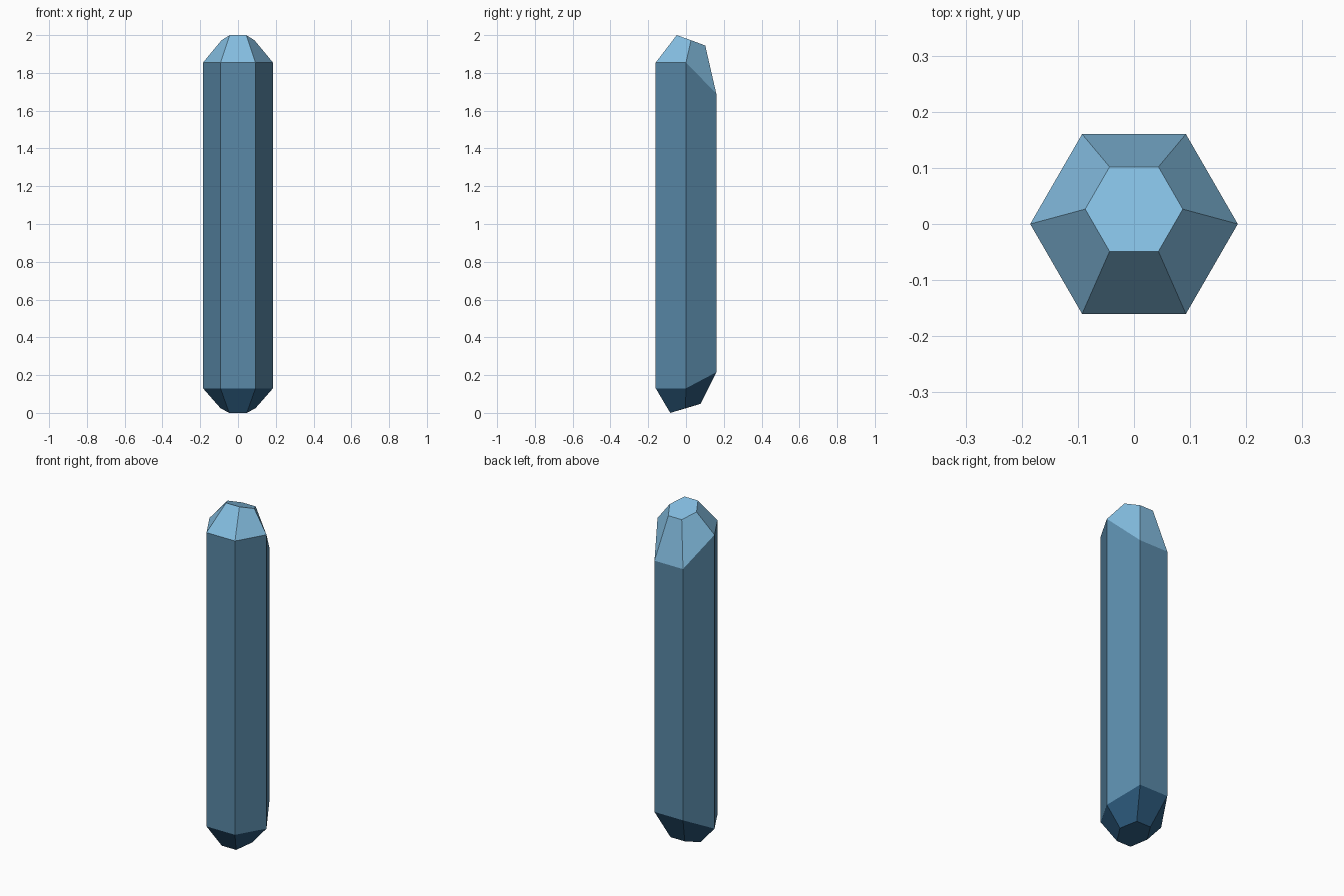
import bpy, bmesh
from math import cos, sin, pi

if "Cube" in bpy.data.objects:
    bpy.data.objects.remove(bpy.data.objects["Cube"])

# Each ring: radius, y centre, heights at (front, middle, back) corners
RINGS = [
    (0.093, -0.003, (0.0, 0.025, 0.048)),    # bottom cap
    (0.185, 0.0, (0.13, 0.13, 0.215)),       # lower shoulder
    (0.185, 0.0, (1.855, 1.855, 1.69)),      # upper shoulder
    (0.087, 0.0265, (2.0, 1.973, 1.945)),    # top cap
]


def material(name, color):
    mat = bpy.data.materials.new(name)
    mat.diffuse_color = (*color, 1)
    mat.use_nodes = True
    mat.node_tree.nodes["Principled BSDF"].inputs["Base Color"].default_value = mat.diffuse_color
    return mat


bm = bmesh.new()

# Six-sided rings with slanted heights
rings = []
for radius, cy, heights in RINGS:
    ring = []
    for i in range(6):
        x, s = radius * cos(i * pi / 3), sin(i * pi / 3)
        row = 1 + (s > 0.1) - (s < -0.1)
        ring.append(bm.verts.new((x, cy + radius * s, heights[row])))
    rings.append(ring)

# Side facets: dark base, mid shaft, pale tip
for band, (low, high) in enumerate(zip(rings, rings[1:])):
    for i in range(6):
        j = (i + 1) % 6
        face = bm.faces.new((low[i], low[j], high[j], high[i]))
        face.material_index = band

# End caps
bm.faces.new(rings[0][::-1]).material_index = 0
bm.faces.new(rings[-1]).material_index = 2
bmesh.ops.recalc_face_normals(bm, faces=bm.faces)

mesh = bpy.data.meshes.new("crystal_shard")
bm.to_mesh(mesh)
bm.free()
for name, color in (("crystal_base", (0.025, 0.10, 0.20)),
                    ("crystal_shaft", (0.10, 0.25, 0.39)),
                    ("crystal_tip", (0.23, 0.51, 0.75))):
    mesh.materials.append(material(name, color))
crystal = bpy.data.objects.new("crystal_shard", mesh)
bpy.context.collection.objects.link(crystal)
